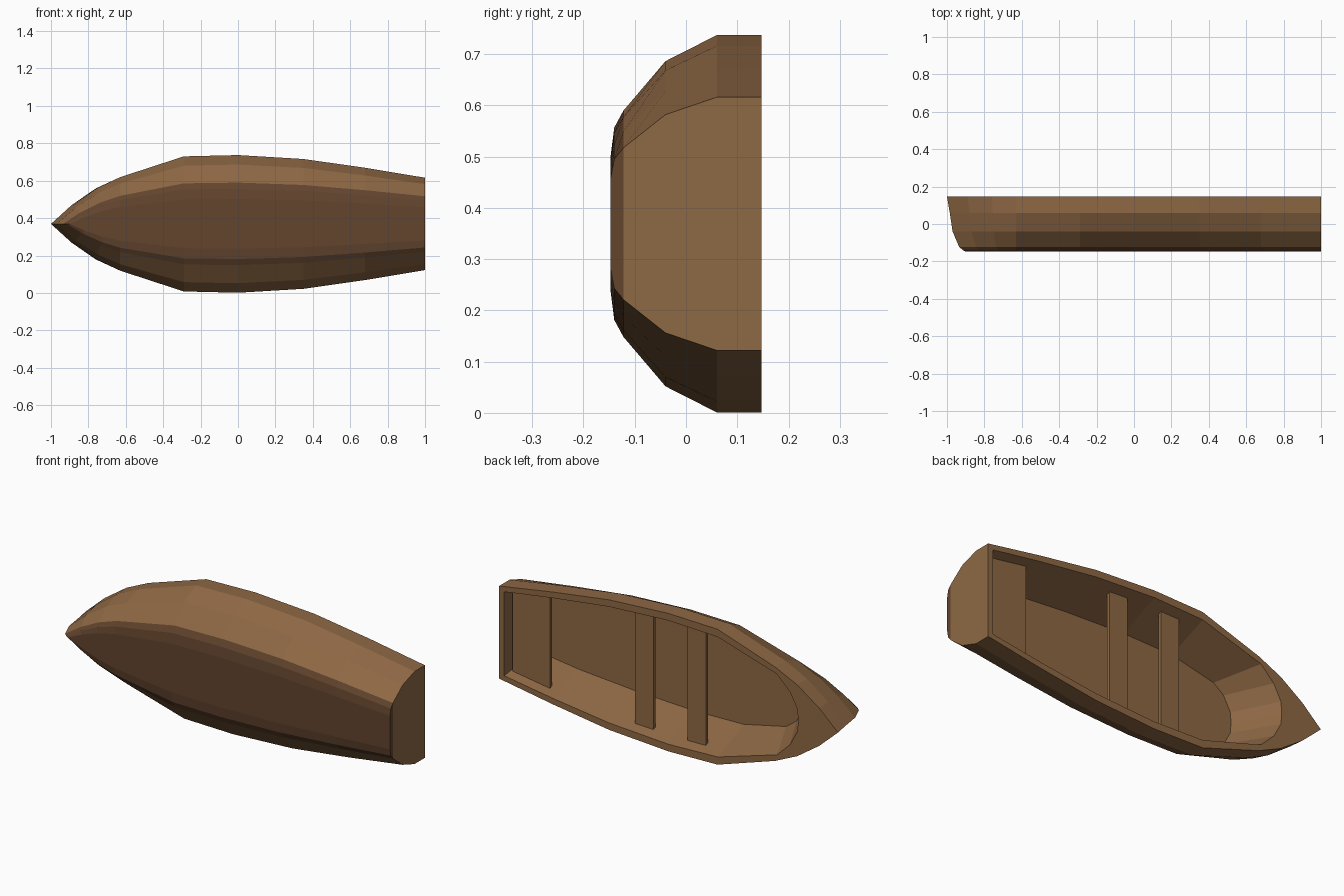
import bpy, bmesh

if "Cube" in bpy.data.objects:
    bpy.data.objects.remove(bpy.data.objects["Cube"])

CZ = 0.369   # centre line height (boat lies on its side, opening to +y)

def material(name, col):
    m = bpy.data.materials.new(name)
    m.diffuse_color = (*col, 1)
    m.use_nodes = True
    m.node_tree.nodes["Principled BSDF"].inputs["Base Color"].default_value = m.diffuse_color
    return m

wood = material("wood brown", (0.27, 0.138, 0.058))
dark = material("dark bottom brown", (0.122, 0.058, 0.027))

def finish(bm, name, mats):
    bmesh.ops.recalc_face_normals(bm, faces=bm.faces[:])
    me = bpy.data.meshes.new(name)
    bm.to_mesh(me)
    bm.free()
    for m in mats:
        me.materials.append(m)
    ob = bpy.data.objects.new(name, me)
    bpy.context.collection.objects.link(ob)
    return ob

# half outlines (x, half width) from stern to bow
OUTER = [(1, .247), (.68, .3), (.35, .347), (0, .368), (-.29, .361),
         (-.63, .25), (-.76, .19), (-.89, .1), (-1, 0)]
RIM = [(.97, .224), (.68, .268), (.35, .31), (0, .33), (-.29, .32),
       (-.64, .215), (-.717, .14), (-.76, .06), (-.765, 0)]
FLOOR = [(.94, .163), (.68, .197), (.35, .222), (0, .236), (-.29, .23),
         (-.54, .175), (-.60, .13), (-.64, .055), (-.645, 0)]

def ring(bm, half, y, scale=1.0, stem=-1.0):
    def sx(x):  # pull the bow back on lower levels
        if half is not OUTER or x > -.63:
            return x
        return -.63 + (x + .63) * (stem + .63) / -.37
    pts = [(sx(x), h * scale) for x, h in half]
    pts += [(x, -h) for x, h in reversed(pts[:-1])]
    return [bm.verts.new((x, y, CZ + h)) for x, h in pts]

# hull: bottom, sides, flat rim, inner walls and floor in one skin
bm = bmesh.new()
levels = [(-.147, .36, -.90), (-.14, .51, -.915), (-.122, .6, -.935),
          (-.04, .862, -.97), (.06, 1, -.985), (.147, 1, -1)]
rings = [ring(bm, OUTER, y, s, st) for y, s, st in levels]
rings += [ring(bm, RIM, .147), ring(bm, FLOOR, -.073)]
n = len(rings[0])
for a, b in zip(rings, rings[1:]):
    for i in range(n):
        j = (i + 1) % n
        bm.faces.new((a[i], a[j], b[j], b[i]))
bm.faces.new(rings[0])
bm.faces.new(rings[-1])
for f in bm.faces:
    f.material_index = int(f.calc_center_median().y < -.122)
finish(bm, "hull", [wood, dark])

# seats: planks spanning the inner walls
def seat(name, x0, h0, x1, h1, y=.1, t=.018):
    bm = bmesh.new()
    prof = [(x0, h0), (x1, h1), (x1, -h1), (x0, -h0)]
    f = bm.faces.new([bm.verts.new((x, y, CZ + h)) for x, h in prof])
    ext = bmesh.ops.extrude_face_region(bm, geom=[f])
    bmesh.ops.translate(bm, vec=(0, -t, 0),
                        verts=[v for v in ext["geom"] if isinstance(v, bmesh.types.BMVert)])
    finish(bm, name, [wood])

seat("stern_seat", .955, .213, .734, .246)
seat("middle_seat", .23, .298, .123, .302)
seat("front_seat", -.079, .306, -.187, .304)
